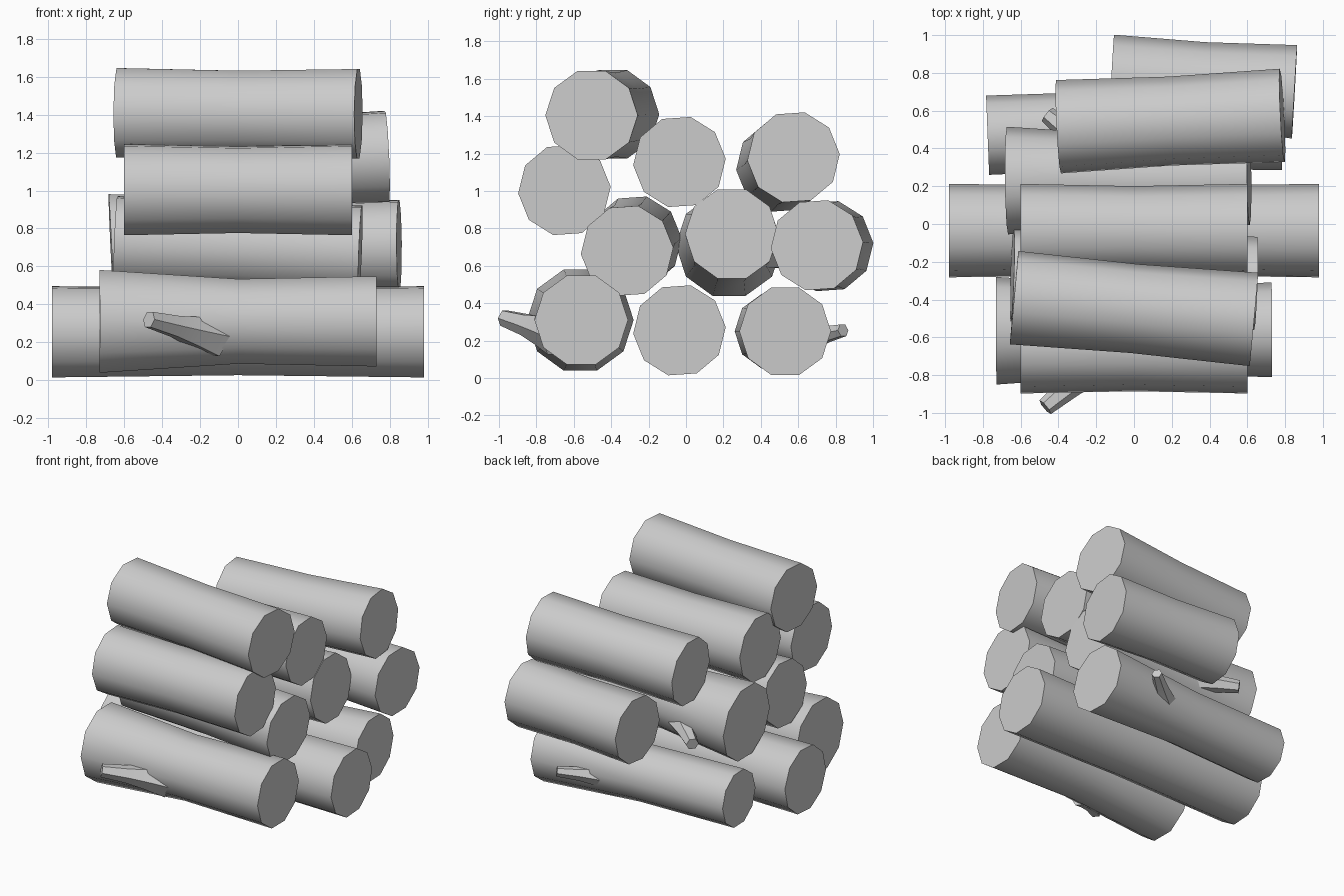
import bpy
import bmesh
import math
from mathutils import Vector

cube = bpy.data.objects.get("Cube")
if cube:
    bpy.data.objects.remove(cube)

GREY = (0.6, 0.6, 0.6, 1)
wood = bpy.data.materials.new("grey wood")
wood.use_nodes = True
wood.diffuse_color = GREY
wood.node_tree.nodes["Principled BSDF"].inputs["Base Color"].default_value = GREY


def add_tube(bm, centres, radii, sides, turn=0.0):
    """Capped tube through the centres, with its rings square to the overall axis."""
    axis = (centres[-1] - centres[0]).normalized()
    side = Vector((0, 0, 1)).cross(axis).normalized()
    up = axis.cross(side)
    rings = []
    for centre, radius in zip(centres, radii):
        ring = []
        for i in range(sides):
            a = math.radians(turn) + math.tau * i / sides
            ring.append(bm.verts.new(centre + radius * (side * math.cos(a) + up * math.sin(a))))
        rings.append(ring)
    for low, high in zip(rings, rings[1:]):
        for i in range(sides):
            j = (i + 1) % sides
            bm.faces.new((low[i], low[j], high[j], high[i]))
    bm.faces.new(rings[0][::-1])
    bm.faces.new(rings[-1])


def add_log(name, right, left, radii, turn=4, branch=None):
    """Ten-sided log with a slim waist; branch is its root, tip and thickness."""
    bm = bmesh.new()
    a, b = Vector(right), Vector(left)
    add_tube(bm, [a, (a + b) / 2, b], radii, 10, turn)
    if branch:
        root, tip, size = Vector(branch[0]), Vector(branch[1]), branch[2]
        steps = (0, 0.3, 0.6, 1)
        flare = (2.6, 1.9, 1.35, 1)
        add_tube(bm, [root.lerp(tip, t) for t in steps], [size * f for f in flare], 6)
    mesh = bpy.data.meshes.new(name)
    bm.to_mesh(mesh)
    bm.free()
    mesh.materials.append(wood)
    log = bpy.data.objects.new(name, mesh)
    bpy.context.collection.objects.link(log)
    bpy.ops.object.select_all(action="DESELECT")
    log.select_set(True)
    bpy.context.view_layer.objects.active = log
    bpy.ops.object.shade_smooth_by_angle(angle=math.radians(50))


PLAIN = (0.248, 0.236, 0.248)
KNOTTY = (0.285, 0.235, 0.25)

# Bottom row
add_log("bottom_front_log", (-0.73, -0.565, 0.31), (0.73, -0.56, 0.31), KNOTTY, 0,
        ((-0.12, -0.68, 0.23), (-0.47, -0.97, 0.32), 0.047))
add_log("bottom_middle_log", (-0.98, -0.035, 0.255), (0.98, -0.035, 0.255), PLAIN)
add_log("bottom_back_log", (-0.775, 0.47, 0.25), (0.775, 0.53, 0.25), (0.21, 0.205, 0.245), 0,
        ((0.2, 0.6, 0.2), (0.5, 0.84, 0.255), 0.036))

# Second row
add_log("second_front_log", (-0.645, -0.27, 0.73), (0.645, -0.315, 0.68), PLAIN)
add_log("second_middle_log", (-0.67, 0.23, 0.71), (0.61, 0.245, 0.77), KNOTTY, 0,
        ((-0.14, 0.32, 0.68), (-0.46, 0.58, 0.62), 0.045))
add_log("second_back_log", (-0.12, 0.755, 0.705), (0.85, 0.7, 0.71), PLAIN)

# Third row
add_log("third_front_log", (-0.6, -0.65, 1.005), (0.6, -0.65, 1.005), PLAIN)
add_log("third_middle_log", (-0.6, -0.035, 1.155), (0.6, -0.035, 1.155), PLAIN)
add_log("third_back_log", (-0.4, 0.515, 1.13), (0.785, 0.575, 1.18), PLAIN)

# Top
add_log("top_log", (-0.635, -0.39, 1.41), (0.635, -0.505, 1.405), PLAIN, 0)
